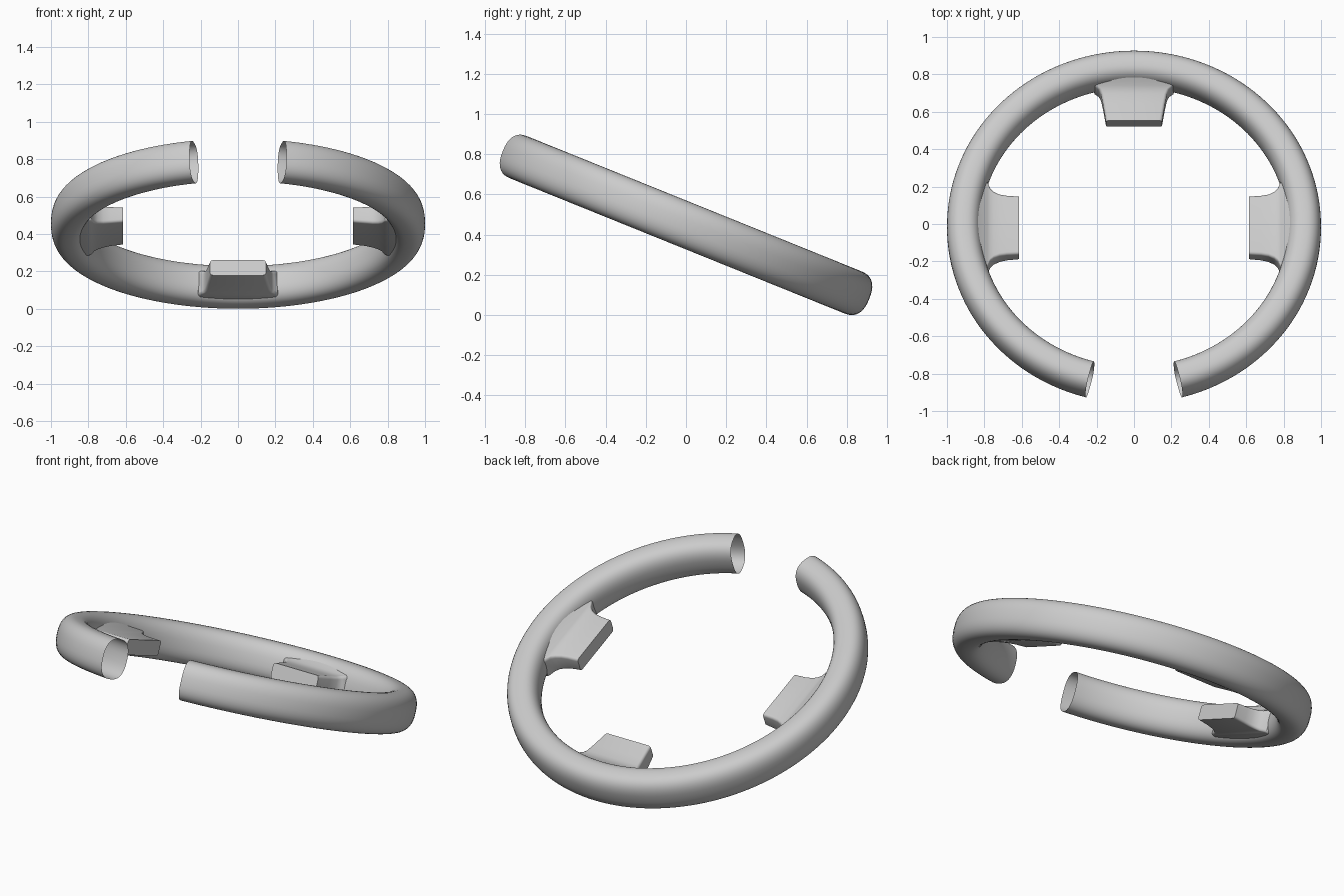
import bpy, bmesh
from math import sin, cos, radians, pi, copysign
from mathutils import Matrix, Vector

if "Cube" in bpy.data.objects:
    bpy.data.objects.remove(bpy.data.objects["Cube"])

TILT = Matrix.Rotation(radians(-22.0), 4, 'X')


def loft(name, rings, cap_start=False):
    """Skin a list of closed cross-sections."""
    bm = bmesh.new()
    loops = [[bm.verts.new(p) for p in ring] for ring in rings]
    n = len(loops[0])
    for a, b in zip(loops, loops[1:]):
        for i in range(n):
            j = (i + 1) % n
            bm.faces.new((a[i], a[j], b[j], b[i]))
    if cap_start:
        bm.faces.new(loops[0])
    bmesh.ops.recalc_face_normals(bm, faces=bm.faces)
    bm.transform(TILT)
    mesh = bpy.data.meshes.new(name)
    bm.to_mesh(mesh)
    bm.free()
    ob = bpy.data.objects.new(name, mesh)
    bpy.context.collection.objects.link(ob)
    bpy.context.view_layer.objects.active = ob
    ob.select_set(True)
    bpy.ops.object.shade_smooth_by_angle(angle=radians(40))
    ob.select_set(False)
    return ob


def rim_section(angle, steps=40, e=2 / 2.5):
    """Rounded upright section of the grip, placed at an angle on the ring."""
    pts = []
    for k in range(steps):
        t = 2 * pi * k / steps
        r = 0.91 + 0.09 * copysign(abs(cos(t)) ** e, cos(t))
        h = 0.113 * copysign(abs(sin(t)) ** e, sin(t))
        pts.append(Vector((r * cos(angle), r * sin(angle), h)))
    return pts


def spoke_section(u, w, top, bottom, angle, rad=0.016, seg=4):
    """Rounded rectangle across a spoke at distance u from the centre."""
    rot = Matrix.Rotation(angle, 3, 'Z')
    corners = ((w - rad, top - rad), (rad - w, top - rad),
               (rad - w, bottom + rad), (w - rad, bottom + rad))
    pts = []
    for q, (cy, cz) in enumerate(corners):
        for s in range(seg + 1):
            t = (q + s / seg) * pi / 2
            pts.append(rot @ Vector((u, cy + rad * cos(t), cz + rad * sin(t))))
    return pts


# Open-ended grip with a gap at the high front side
start, end, count = radians(-75), radians(255), 132
rim = loft("rim", [rim_section(start + (end - start) * i / count)
                   for i in range(count + 1)])

# Spoke stubs: distance, half width, top, bottom, flaring into the grip
side = [(0.615, 0.168, 0.030, -0.057), (0.68, 0.172, 0.031, -0.064),
        (0.72, 0.179, 0.032, -0.070), (0.75, 0.193, 0.034, -0.075),
        (0.77, 0.213, 0.037, -0.079), (0.785, 0.25, 0.042, -0.083),
        (0.81, 0.26, 0.055, -0.087), (0.845, 0.26, 0.082, -0.09)]
rear = [(0.60, 0.150, 0.032, -0.055), (0.70, 0.166, 0.033, -0.071),
        (0.755, 0.177, 0.035, -0.080), (0.78, 0.190, 0.041, -0.085),
        (0.797, 0.212, 0.048, -0.088), (0.815, 0.215, 0.058, -0.090),
        (0.845, 0.215, 0.082, -0.092)]
parts = [rim]
for name, rows, angle in (("right_spoke", side, 0), ("left_spoke", side, pi),
                          ("rear_spoke", rear, pi / 2)):
    parts.append(loft(name, [spoke_section(*r, angle) for r in rows], True))

# Stand the tilted wheel on the ground
ys = [v.co.y for v in rim.data.vertices]
low = min(v.co.z for v in rim.data.vertices)
for ob in parts:
    ob.location = (0, -(min(ys) + max(ys)) / 2, -low)
